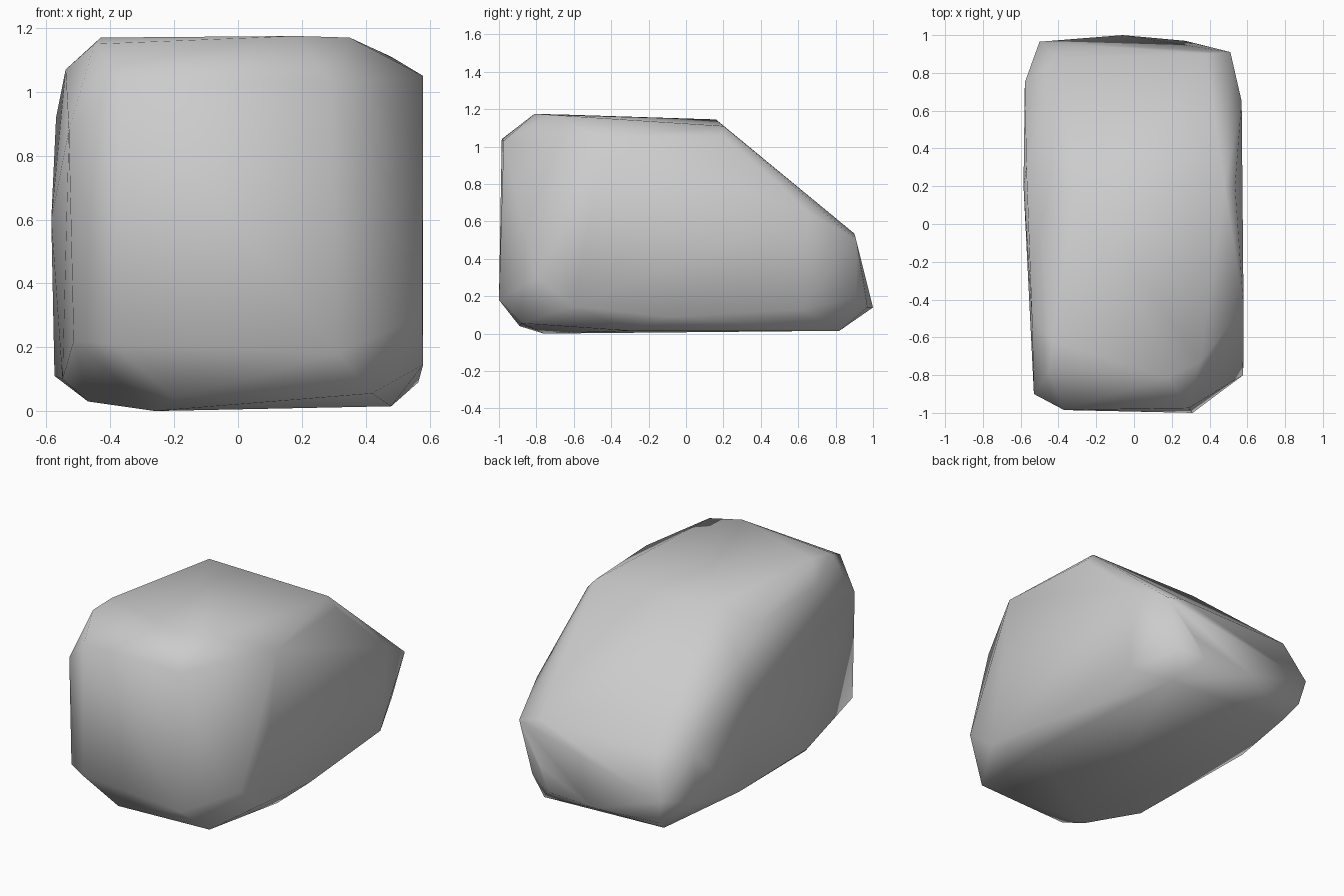
import bpy
import bmesh
from mathutils import Vector

# Irregular edge lines of the stone, each running front to back
EDGE_LINES = {
    "top_left": [(-0.37, -0.985, 1.04), (-0.45, -0.78, 1.15), (-0.43, -0.62, 1.17),
                 (-0.31, 0.16, 1.145), (-0.40, 0.88, 0.535)],
    "top_right": [(0.29, -0.975, 1.03), (0.18, -0.81, 1.175), (0.35, -0.73, 1.17),
                  (0.48, 0.20, 1.11), (0.38, 0.90, 0.535)],
    "upper_left": [(-0.53, -0.90, 0.88), (-0.54, -0.50, 1.07), (-0.54, 0.05, 1.05),
                   (-0.57, 0.30, 0.92), (-0.585, 0.20, 0.60), (-0.578, 0.75, 0.52)],
    "upper_right": [(0.58, -0.44, 1.05), (0.535, 0.20, 1.05), (0.57, 0.65, 0.65),
                    (0.51, 0.91, 0.50)],
    "lower_left": [(-0.39, -0.97, 0.21), (-0.515, -0.90, 0.22), (-0.55, -0.40, 0.10),
                   (-0.575, 0.30, 0.11), (-0.57, 0.72, 0.20), (-0.47, 0.935, 0.13),
                   (-0.50, 0.965, 0.28)],
    "lower_right": [(0.31, -1.0, 0.18), (0.578, -0.80, 0.30), (0.58, -0.60, 0.145),
                    (0.565, -0.10, 0.09), (0.545, 0.62, 0.13), (0.42, 0.91, 0.19),
                    (0.27, 0.97, 0.14)],
    "bottom": [(-0.20, -0.89, 0.04), (-0.26, -0.76, 0.0), (0.42, -0.88, 0.055),
               (0.48, -0.30, 0.015), (0.40, 0.82, 0.015), (-0.43, 0.83, 0.05),
               (-0.47, -0.50, 0.03)],
    "back": [(-0.06, 1.0, 0.14), (0.34, 0.95, 0.28)],
}

# Rock body: hull wrapped around the edge lines
bm = bmesh.new()
for line in EDGE_LINES.values():
    for co in line:
        bm.verts.new(co)
bmesh.ops.convex_hull(bm, input=bm.verts[:], use_existing_faces=False)
bmesh.ops.delete(bm, geom=[v for v in bm.verts if not v.link_faces], context='VERTS')
bmesh.ops.recalc_face_normals(bm, faces=bm.faces[:])

# Worn dent in the left shoulder
shoulder = Vector((-0.54, 0.05, 1.05))
for v in bm.verts:
    if (v.co - shoulder).length < 0.01:
        v.co = Vector((-0.51, 0.03, 1.03))

# Smooth shading all over
for face in bm.faces:
    face.smooth = True

mesh = bpy.data.meshes.new("rock")
bm.to_mesh(mesh)
bm.free()
rock = bpy.data.objects.new("rock", mesh)
bpy.context.collection.objects.link(rock)
